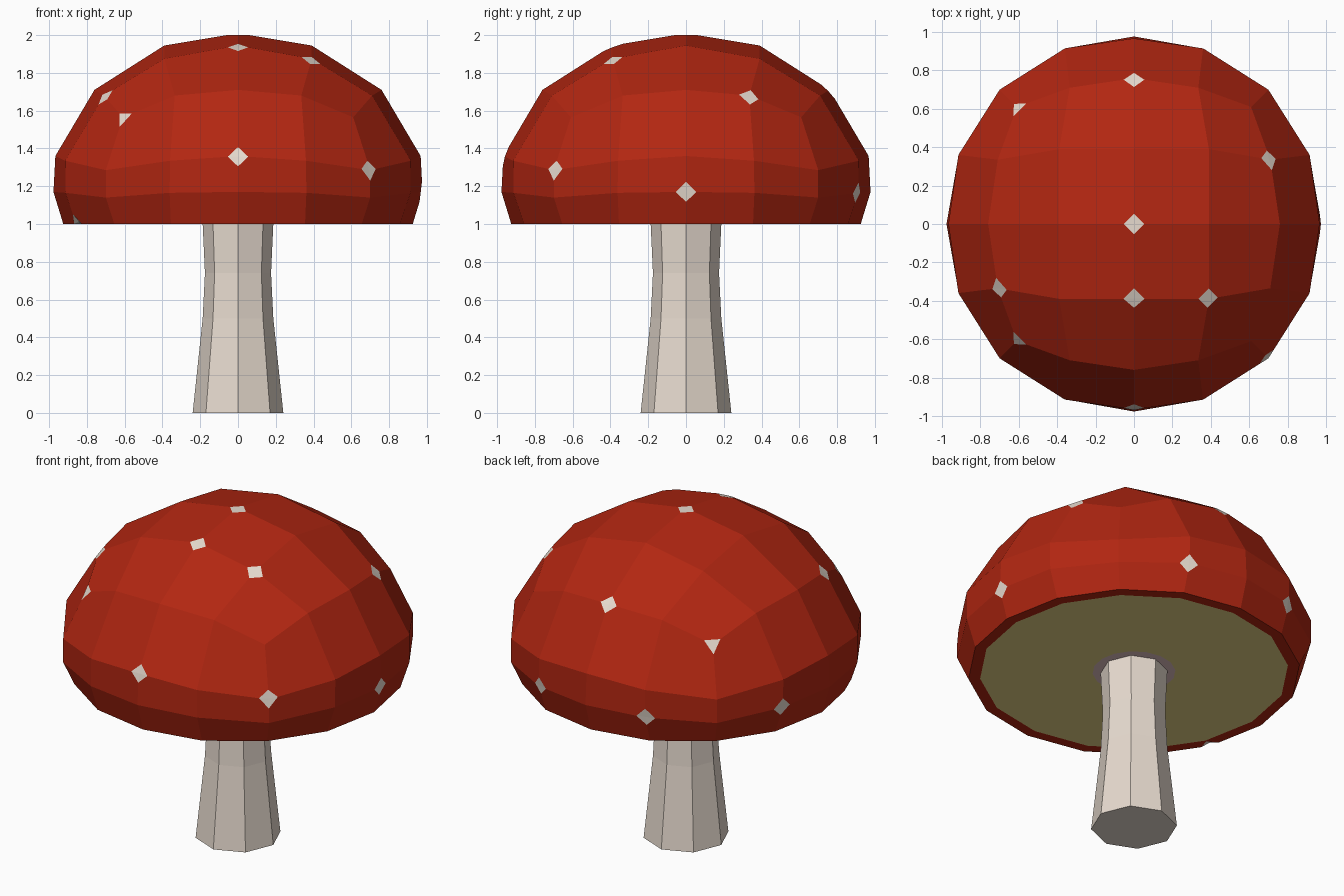
import bpy, bmesh, math
from mathutils import Vector

if "Cube" in bpy.data.objects:
    bpy.data.objects.remove(bpy.data.objects["Cube"])


def material(name, rgb):
    def lin(c):
        c /= 255
        return c / 12.92 if c <= 0.04045 else ((c + 0.055) / 1.055) ** 2.4
    m = bpy.data.materials.new(name)
    m.diffuse_color = [lin(c) for c in rgb] + [1.0]
    m.use_nodes = True
    m.node_tree.nodes["Principled BSDF"].inputs["Base Color"].default_value = m.diffuse_color
    return m


RED = material("cap red", (178, 38, 17))
CREAM = material("cream white", (232, 220, 208))
GILL = material("gill yellow", (232, 212, 133))
PINK = material("dusky pink", (226, 196, 196))


def finish(bm, name, mats):
    bmesh.ops.recalc_face_normals(bm, faces=bm.faces[:])
    me = bpy.data.meshes.new(name)
    bm.to_mesh(me)
    bm.free()
    for m in mats:
        me.materials.append(m)
    ob = bpy.data.objects.new(name, me)
    bpy.context.collection.objects.link(ob)
    return ob


# Cap: a quad sphere, one eighth described, mirrored to all directions
def mirrored(i, j, p):
    big, small, z = p
    x, y = (big, small) if abs(i) >= abs(j) else (small, big)
    return Vector((math.copysign(x, i), math.copysign(y, j), z))


crown = {(0, 0): (0, 0, 2.01), (1, 0): (.39, 0, 1.945), (2, 0): (.76, 0, 1.71),
         (1, 1): (.39, .39, 1.875), (2, 1): (.71, .335, 1.68), (2, 2): (.61, .61, 1.565)}
rings = [[(.967, 0, 1.36), (.915, .36, 1.335), (.70, .70, 1.285)],
         [(.977, 0, 1.17), (.913, .362, 1.165), (.70, .70, 1.14)],
         [(.925, 0, 1.0), (.857, .355, 1.0), (.655, .655, 1.0)]]
# flat underside: red lip, gills, ring around the stem
for k in (.93, .25):
    rings.append([(x * k, y * k, 1.0) for x, y, z in rings[2]])

bm = bmesh.new()
grid = {}
for i in range(-2, 3):
    for j in range(-2, 3):
        key = (max(abs(i), abs(j)), min(abs(i), abs(j)))
        grid[i, j] = bm.verts.new(mirrored(i, j, crown[key]))
for i in range(-2, 2):
    for j in range(-2, 2):
        bm.faces.new((grid[i, j], grid[i + 1, j], grid[i + 1, j + 1], grid[i, j + 1]))

edge = ([(i, -2) for i in range(-2, 2)] + [(2, j) for j in range(-2, 2)]
        + [(i, 2) for i in range(2, -2, -1)] + [(-2, j) for j in range(2, -2, -1)])
loop = [grid[k] for k in edge]
for r, ring in enumerate(rings):
    new = [bm.verts.new(mirrored(i, j, ring[min(abs(i), abs(j))])) for i, j in edge]
    for n in range(16):
        m = (n + 1) % 16
        f = bm.faces.new((loop[n], new[n], new[m], loop[m]))
        f.material_index = 2 if r == 4 else 0
    loop = new
bm.faces.new(loop).material_index = 3

# Spots: cut off the cap corners nearest these points
spots = [(0, 0, 2), (0, -.39, 1.94), (.39, -.39, 1.87), (-.7, -.33, 1.67),
         (-.6, -.6, 1.56), (0, -.96, 1.35), (.7, -.7, 1.28), (-.86, -.355, 1),
         (.7, .33, 1.67), (.975, 0, 1.17), (.36, .91, 1.17), (0, .76, 1.71),
         (-.6, .6, 1.56), (-.36, .91, 1.17), (-.91, .36, 1.17)]
corners = [min(bm.verts, key=lambda v: (v.co - Vector(s)).length) for s in spots]
for v in corners:
    cuts = []
    for e in list(v.link_edges):
        cuts.append(bmesh.utils.edge_split(e, v, .055 / e.calc_length())[1])
    for f in list(v.link_faces):
        a, b = [c for c in cuts if c in f.verts[:]]
        bmesh.utils.face_split(f, a, b)
    v.co = sum((c.co for c in cuts), Vector()) / len(cuts)
    for f in v.link_faces:
        f.material_index = 1
finish(bm, "cap", [RED, CREAM, GILL, PINK])

# Stem: eight-sided, flaring to the foot
bm = bmesh.new()
prev = None
for z, r in [(0, .24), (.5, .187), (.74, .175), (1.0, .187)]:
    cur = [bm.verts.new((r * math.cos(n * math.pi / 4), r * math.sin(n * math.pi / 4), z))
           for n in range(8)]
    if prev is None:
        bm.faces.new(cur[::-1])
    else:
        for n in range(8):
            m = (n + 1) % 8
            bm.faces.new((prev[n], prev[m], cur[m], cur[n]))
    prev = cur
finish(bm, "stem", [CREAM])
